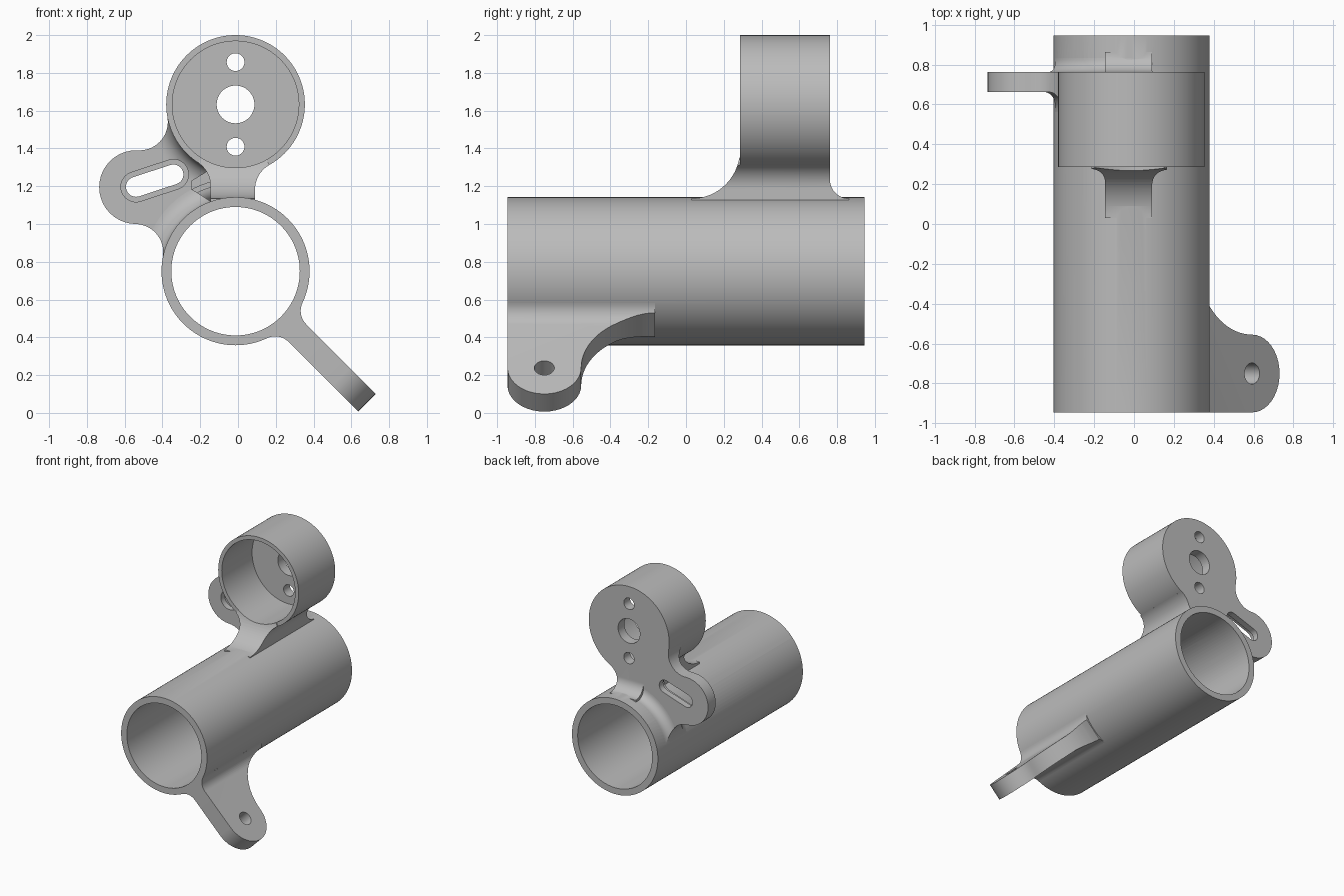
import bpy, bmesh
from math import cos, sin, radians, degrees, atan2, sqrt
from mathutils import Matrix, Vector

if "Cube" in bpy.data.objects:
    bpy.data.objects.remove(bpy.data.objects["Cube"], do_unlink=True)

CX, TZ, CZ = -0.013, 0.75, 1.633       # shared axis x, tube axis z, cup axis z
TR, CR = 0.392, 0.367                  # outer radii of tube and cup
LEN = 0.945                            # half length of tube
CUP_FRONT, CUP_BACK = 0.285, 0.762
EAR_FRONT = 0.662


def arc(cx, cy, r, a0, a1, n=20):
    angles = [radians(a0 + (a1 - a0) * i / n) for i in range(n + 1)]
    return [(cx + r * cos(a), cy + r * sin(a)) for a in angles]


def finish(name, bm):
    bmesh.ops.remove_doubles(bm, verts=bm.verts, dist=1e-5)
    bmesh.ops.recalc_face_normals(bm, faces=bm.faces)
    me = bpy.data.meshes.new(name)
    bm.to_mesh(me)
    bm.free()
    ob = bpy.data.objects.new(name, me)
    bpy.context.collection.objects.link(ob)
    return ob


def prism(name, pts, lo, hi, a=(1, 0, 0), b=(0, 0, 1), c=(0, 1, 0), origin=(0, 0, 0)):
    """Extrude a 2D outline in the a/b plane along c, from lo to hi."""
    a, b, c, o = Vector(a), Vector(b), Vector(c), Vector(origin)
    bm = bmesh.new()
    face = bm.faces.new([bm.verts.new(o + a * p + b * q + c * lo) for p, q in pts])
    ext = bmesh.ops.extrude_face_region(bm, geom=[face])["geom"]
    moved = [v for v in ext if isinstance(v, bmesh.types.BMVert)]
    bmesh.ops.translate(bm, verts=moved, vec=c * (hi - lo))
    return finish(name, bm)


def cylinder(name, x, z, r, lo, hi, n=96):
    return prism(name, arc(x, z, r, 0, 360, n)[:-1], lo, hi)


def lathe(name, z, profile, n=96):
    """Spin a (radius, y) profile around the y direction."""
    bm = bmesh.new()
    verts = [bm.verts.new((CX + r, y, z)) for r, y in profile]
    edges = [bm.edges.new(e) for e in zip(verts, verts[1:])]
    bmesh.ops.spin(bm, geom=verts + edges, cent=(CX, 0, z), axis=(0, 1, 0),
                   angle=radians(360), steps=n)
    return finish(name, bm)


def combine(target, other, operation):
    mod = target.modifiers.new(operation, 'BOOLEAN')
    mod.operation, mod.solver, mod.object = operation, 'EXACT', other
    bpy.context.view_layer.objects.active = target
    bpy.ops.object.modifier_apply(modifier=mod.name)
    bpy.data.objects.remove(other, do_unlink=True)
    return target


def capsule(p, q, r):
    ang = degrees(atan2(q[1] - p[1], q[0] - p[0]))
    return arc(*q, r, ang - 90, ang + 90) + arc(*p, r, ang + 90, ang + 270)


# Main tube and cup, solid until bored
bracket = cylinder("bracket", CX, TZ, TR, -LEN, LEN)
cup = cylinder("cup", CX, CZ, CR, CUP_FRONT, CUP_BACK)

# Neck: front outline flaring into the cup, crossed with a flared side profile
NL, NR, F = -0.145, 0.09, 0.15


def neck_side(edge, sign):
    cx = edge + sign * F
    cz = CZ - sqrt((CR + F) ** 2 - (cx - CX) ** 2)
    end = degrees(atan2(CZ - cz, sign * (CX - cx)))
    pts = [(p * sign, q) for p, q in arc(sign * cx, cz, F, 180, end)]
    return [(edge, 1.0)] + pts


neck = prism("neck", neck_side(NR, 1) + [(CX, CZ)] + neck_side(NL, -1)[::-1], -0.1, 1)
side = (arc(0.03, 1.39, 0.255, 270, 360) + [(CUP_FRONT, 1.7), (CUP_BACK, 1.7)]
        + arc(CUP_BACK + 0.1, 1.235, 0.1, 180, 270) + [(0.862, 1.0), (0.03, 1.0)])
combine(neck, prism("neck_side", side, -1, 1, a=(0, 1, 0), c=(1, 0, 0)), 'INTERSECT')

# Slotted ear: rounded end blended into cup above and tube below
EX, EZ, ER = -0.54, 1.195, 0.195
uz, lz = EZ + ER + F, EZ - ER - F
ux = CX - sqrt((CR + F) ** 2 - (uz - CZ) ** 2)
lx = CX - sqrt((TR + F) ** 2 - (lz - TZ) ** 2)
ear_outline = (arc(ux, uz, F, degrees(atan2(CZ - uz, CX - ux)), -90)
               + arc(EX, EZ, ER, 90, 270)
               + arc(lx, lz, F, 90, degrees(atan2(TZ - lz, CX - lx)))
               + [(-0.1, TZ), (CX, 1.1), (CX, 1.4), (-0.1, CZ)])
ear = prism("ear", ear_outline, EAR_FRONT, CUP_BACK)

# Concave fillets where the ear meets cup, tube and neck
f = 0.1


def front_flare(r):
    return [(0, EAR_FRONT - f), (r - 0.01, EAR_FRONT - f)] + [
        (p, q) for p, q in arc(r + f, EAR_FRONT - f, f, 180, 90, 10)]


cup_flare = lathe("cup_flare", CZ, front_flare(CR) + [(CR + f, 0.72), (0, 0.72)])
back = arc(TR + 0.07, CUP_BACK + 0.07, 0.07, 270, 180, 10)
tube_flare = lathe("tube_flare", TZ, front_flare(TR) + [(TR + f, 0.72), (TR + 0.07, 0.72)]
                   + back + [(TR - 0.01, 0.832), (0, 0.832)])
for flare in (cup_flare, tube_flare):
    combine(flare, prism("ear_limit", ear_outline, 0.4, 0.95), 'INTERSECT')
neck_fillet = prism("neck_fillet", [(-0.1, 0.7), (-0.1, EAR_FRONT - f)]
                    + arc(NL - f, EAR_FRONT - f, f, 0, 90, 10) + [(NL - f, 0.7)],
                    1.03, 1.38, b=(0, 1, 0), c=(0, 0, 1))

# Lower lug: radial plate at 45 degrees with flared root and rounded end
U = Vector((1, 0, -1)).normalized()
V = Vector((1, 0, 1)).normalized()
AXIS = (CX, 0, TZ)
LU, LR, H = 0.79, 0.195, 0.066
fu = sqrt((TR + f) ** 2 - (H + f) ** 2)
root = arc(fu, H + f, f, degrees(atan2(-H - f, -fu)), -90, 10)
section = ([(0.1, 0)] + root + [(1.1, H), (1.1, -H)] + [(p, -q) for p, q in root[::-1]])
lug = prism("lug", section, -LEN, -0.1, a=U, b=V, origin=AXIS)
LY = -LEN + LR
outline = ([(0, -LEN)] + arc(LU, LY, LR, -90, 90)
           + arc(LU, LY + 3 * LR, 2 * LR, 270, 180) + [(0, LY + 3 * LR)])
combine(lug, prism("lug_outline", outline, -0.5, 0.5, a=U, b=(0, 1, 0), c=V, origin=AXIS),
        'INTERSECT')

for part in (cup, neck, ear, cup_flare, tube_flare, neck_fillet, lug):
    combine(bracket, part, 'UNION')

# Bores, mounting holes, stepped slot and lug hole
S0, S1 = (-0.54, 1.197), (-0.342, 1.262)
cutters = [
    cylinder("tube_bore", CX, TZ, 0.34, -1.1, 1.1),
    cylinder("cup_bore", CX, CZ, 0.335, 0.2, 0.68),
    cylinder("centre_hole", CX, CZ, 0.1, 0.5, 1, 48),
    prism("slot", capsule(S0, S1, 0.053), 0.5, 1),
    prism("slot_recess", capsule(S0, S1, 0.08), 0.5, 0.71),
    prism("lug_hole", arc(LU, LY, 0.053, 0, 360, 32)[:-1], -0.3, 0.3,
          a=U, b=(0, 1, 0), c=V, origin=AXIS),
] + [cylinder("small_hole", CX, CZ + s * 0.224, 0.047, 0.5, 1, 32) for s in (-1, 1)]
for cutter in cutters:
    combine(bracket, cutter, 'DIFFERENCE')

# Single grey material and smooth shading with sharp rims
grey = bpy.data.materials.new("plain_grey")
grey.use_nodes = True
grey.diffuse_color = (0.5, 0.5, 0.5, 1)
grey.node_tree.nodes["Principled BSDF"].inputs["Base Color"].default_value = (0.5, 0.5, 0.5, 1)
bracket.data.materials.clear()
bracket.data.materials.append(grey)
for poly in bracket.data.polygons:
    poly.material_index = 0
bpy.ops.object.select_all(action='DESELECT')
bracket.select_set(True)
bpy.context.view_layer.objects.active = bracket
bpy.ops.object.shade_smooth_by_angle(angle=radians(30))
